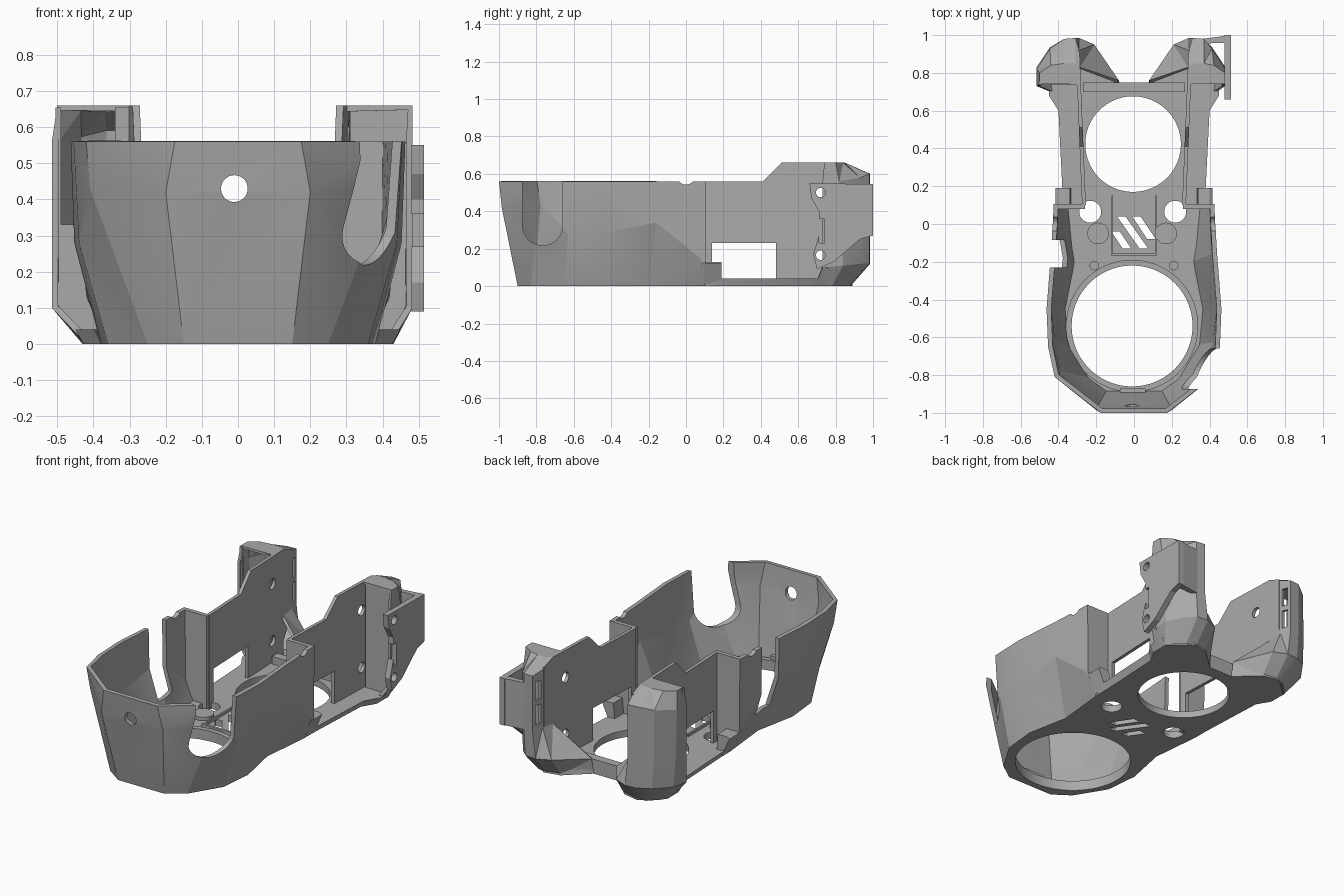
import bpy, bmesh, math

if "Cube" in bpy.data.objects:
    bpy.data.objects.remove(bpy.data.objects["Cube"])

grey = bpy.data.materials.new("plain grey")
grey.use_nodes = True
COLOUR = (0.4, 0.4, 0.4, 1)
grey.diffuse_color = COLOUR
grey.node_tree.nodes["Principled BSDF"].inputs["Base Color"].default_value = COLOUR


def finish(name, bm):
    mesh = bpy.data.meshes.new(name)
    bm.to_mesh(mesh)
    bm.free()
    mesh.materials.append(grey)
    obj = bpy.data.objects.new(name, mesh)
    bpy.context.collection.objects.link(obj)
    return obj


def activate(obj):
    bpy.ops.object.select_all(action='DESELECT')
    obj.select_set(True)
    bpy.context.view_layer.objects.active = obj


def prism(name, outline, axis, lo, hi):
    """Extrude a 2D outline along an axis (x: outline is y,z; z: outline is x,y)."""
    place = {"x": lambda p, t: (t, p[0], p[1]),
             "y": lambda p, t: (p[0], t, p[1]),
             "z": lambda p, t: (p[0], p[1], t)}[axis]
    bm = bmesh.new()
    a = [bm.verts.new(place(p, lo)) for p in outline]
    b = [bm.verts.new(place(p, hi)) for p in outline]
    n = len(a)
    bm.faces.new(a)
    bm.faces.new(b[::-1])
    for i in range(n):
        bm.faces.new((a[i], b[i], b[(i + 1) % n], a[(i + 1) % n]))
    bmesh.ops.recalc_face_normals(bm, faces=bm.faces)
    return finish(name, bm)


def box(name, x0, x1, y0, y1, z0, z1):
    return prism(name, [(x0, y0), (x1, y0), (x1, y1), (x0, y1)], "z", z0, z1)


def disc(name, u, v, r, axis, lo, hi, n=48):
    ring = [(u + r * math.cos(math.tau * i / n), v + r * math.sin(math.tau * i / n))
            for i in range(n)]
    return prism(name, ring, axis, lo, hi)


def cut(obj, *cutters):
    activate(obj)
    for c in cutters:
        c.hide_render = True
        mod = obj.modifiers.new("cut", 'BOOLEAN')
        mod.operation, mod.solver, mod.object = 'DIFFERENCE', 'EXACT', c
        bpy.ops.object.modifier_apply(modifier=mod.name)
        bpy.data.objects.remove(c)
    return obj


def shell(name, columns, thickness, flip=False, cap=False):
    """Skin columns of points that run upward, then thicken inward."""
    bm = bmesh.new()
    g = [[bm.verts.new(p) for p in col] for col in columns]
    for a, b in zip(g, g[1:]):
        for j in range(len(a) - 1):
            bm.faces.new((a[j], a[j + 1], b[j + 1], b[j]))
    if cap:
        bm.faces.new([col[-1] for col in g][::-1])
    if flip:
        bmesh.ops.reverse_faces(bm, faces=bm.faces)
    bmesh.ops.triangulate(bm, faces=bm.faces)
    obj = finish(name, bm)
    activate(obj)
    mod = obj.modifiers.new("thickness", 'SOLIDIFY')
    mod.thickness, mod.offset = thickness, -1
    bpy.ops.object.modifier_apply(modifier=mod.name)
    return obj


def mirror_path(half):
    return half + [(-x, y) for x, y in half[::-1]]


# Floor plate with bevelled underside, round openings and vents
half = [(.15, -.9), (.25, -.83), (.36, -.65), (.38, -.45), (.33, -.2), (.36, .1),
        (.38, .2), (.4, .6), (.45, .68), (.45, .78), (.32, .89), (.22, .87), (.08, .75)]
floor = prism("floor_plate", mirror_path(half), "z", 0, .04)
for v in floor.data.vertices:
    if v.co.z < .01 and v.co.y > .15:
        v.co.x *= .95
cut(floor, disc("c", -.01, -.54, .32, "z", -.1, .2, 96),
    disc("c", -.005, .423, .253, "z", -.1, .2, 96))
cut(floor, *[disc("c", s * .225 - .007, .065, .058, "z", -.1, .2) for s in (-1, 1)])
for x0, y0, x1, y1 in ((-.07, .04, .05, -.13), (.01, .04, .09, -.08), (-.1, -.04, -.04, -.13)):
    cut(floor, prism("c", [(x0 - .02, y0), (x0 + .025, y0), (x1 + .025, y1), (x1 - .02, y1)],
                     "z", -.1, .2))

# Raised rim round the large opening
rim = disc("opening_rim", -.01, -.54, .35, "z", .03, .06, 96)
cut(rim, disc("c", -.01, -.54, .32, "z", -.1, .2, 96))

# Bucket wall: bottom, ridge and rim points at each corner
stations = [((.36, .1, 0), (.42, .1, .13), (.425, .1, .56)),
            ((.33, -.2, 0), (.435, -.16, .34), (.44, -.16, .56)),
            ((.38, -.45, 0), (.453, -.45, .28), (.463, -.45, .56)),
            ((.36, -.65, 0), (.44, -.63, .28), (.455, -.65, .56)),
            ((.25, -.83, 0), (.41, -.79, .43), (.42, -.81, .56)),
            ((.15, -.9, 0), (.2, -.985, .42), (.175, -1, .56))]
columns = stations + [[(-x, y, z) for x, y, z in s] for s in stations[::-1]]
bucket = shell("front_bucket_wall", columns, .025)
slot = [(-.66, .7), (-.875, .7)] + [
    (-.767 - .107 * math.cos(math.pi * i / 16), .325 - .107 * math.sin(math.pi * i / 16))
    for i in range(17)]
cut(bucket, prism("c", slot, "x", .2, .6),
    disc("c", -.01, .43, .037, "y", -1.1, -.85),
    box("c", -.6, -.2, -.23, -.085, .15, .7),
    disc("c", 0, .587, .045, "x", -.6, .6))

# Middle deck: bosses, small studs and panel borders
for s in (-1, 1):
    disc("deck_boss", s * .18 - .01, -.05, .057, "z", .03, .06)
    disc("deck_stud", s * .21, -.22, .025, "z", .03, .07)
    box("deck_border", s * .115 - .005, s * .115 + .005, -.15, .15, .035, .055)
box("deck_front_border", -.12, .12, -.17, -.155, .035, .06)
box("rear_lip", -.27, .27, .7, .75, .03, .085)
box("front_clip", -.075, .06, -.905, -.87, .05, .08)

# Side arms, clips and closing panels on both sides
profile = [(.1, .01), (.1, .56), (.41, .56), (.51, .66), (.83, .66), (.91, .63),
           (.91, .25), (.83, .12), (.83, .01)]
for s, side in ((1, "left"), (-1, "right")):
    arm = prism(side + "_arm_wall", profile, "x", -.01, .01)
    cut(arm, box("c", -.1, .1, .14, .48, .04, .23),
        disc("c", .72, .5, .03, "x", -.1, .1),
        disc("c", .72, .165, .03, "x", -.1, .1))
    for v in arm.data.vertices:
        v.co.x += s * (.265 + .03 * (v.co.y - .1) / .73)
    prism(side + "_step_panel", [(s * .26, .01), (s * .36, .01), (s * .42, .13),
                                 (s * .425, .56), (s * .26, .56)], "y", .08, .105)
    # Sloping clip that carries the hull line past the step
    prism(side + "_clip", [(s * .33, .01), (s * .365, .01), (s * .415, .12),
                           (s * .4, .13), (s * .34, .13)], "y", .1, .19)

    # Rear horn: rounded faceted column with a flared foot and sloped cap
    o, t = (.483, .483) if s > 0 else (.515, .5)
    horn = [((.08, .75, 0), (.08, .76, .09), (.285, .83, .27), (.29, .83, .6), (.29, .74, .66)),
            ((.21, .86, 0), (.21, .95, .12), (.29, .92, .28), (.29, .92, .62), (.29, .83, .66)),
            ((.29, .88, 0), (.29, .985, .12), (.31, .985, .28), (.31, .985, .6), (.31, .85, .66)),
            ((.35, .87, 0), (.36, .98, .12), (.37, .98, .28), (.37, .98, .6), (.37, .85, .66)),
            ((.4, .82, 0), (o - .08, .94, .12), (o - .07, .935, .28), (o - .07, .93, .58),
             (t - .06, .84, .66)),
            ((.43, .78, 0), (o - .01, .84, .11), (o, .83, .28), (o, .82, .56), (t, .8, .66)),
            ((.42, .69, 0), (o, .73, .1), (o, .73, .28), (o, .73, .56), (t, .74, .66))]
    horn = [[(s * x, y, z) for x, y, z in col] for col in horn]
    post = shell(side + "_rear_horn", horn, .018, flip=s < 0, cap=True)
    u0, u1 = sorted((s * .26, s * .325))
    cut(post, box("c", u0, u1, .93, .965, .31, .42), box("c", u0, u1, .93, .965, .45, .56))

# Left horn front closure and mounting plate
prism("left_horn_front_panel", [(.31, .03), (.43, .03), (.483, .1), (.483, .655), (.31, .655)],
      "y", .745, .763)
plate = prism("left_mount_plate",
              [(.66, .55), (1, .545), (1, .27), (.93, .25), (.79, .13), (.7, .09), (.68, .17),
               (.71, .27), (.71, .4), (.67, .47)], "x", .48, .514)
cut(plate, disc("c", .72, .5, .025, "x", .4, .6), disc("c", .72, .165, .025, "x", .4, .6),
    box("c", .4, .6, .71, .74, .23, .36))
prism("left_plate_bridge", [(.34, .955), (.36, .98), (.514, 1), (.514, .96)], "z", .27, .545)

# Right horn front frame around its pocket
prism("right_pocket_sill", [(-.3, .03), (-.43, .03), (-.505, .1), (-.505, .33), (-.3, .33)],
      "y", .735, .755)
box("right_pocket_outer_frame", -.505, -.49, .735, .755, .3, .655)
box("right_pocket_inner_frame", -.34, -.3, .735, .755, .3, .655)

for obj in bpy.context.collection.objects:
    if obj.type == 'MESH' and grey.name in obj.data.materials:
        activate(obj)
        bpy.ops.object.shade_smooth_by_angle(angle=math.radians(15))
